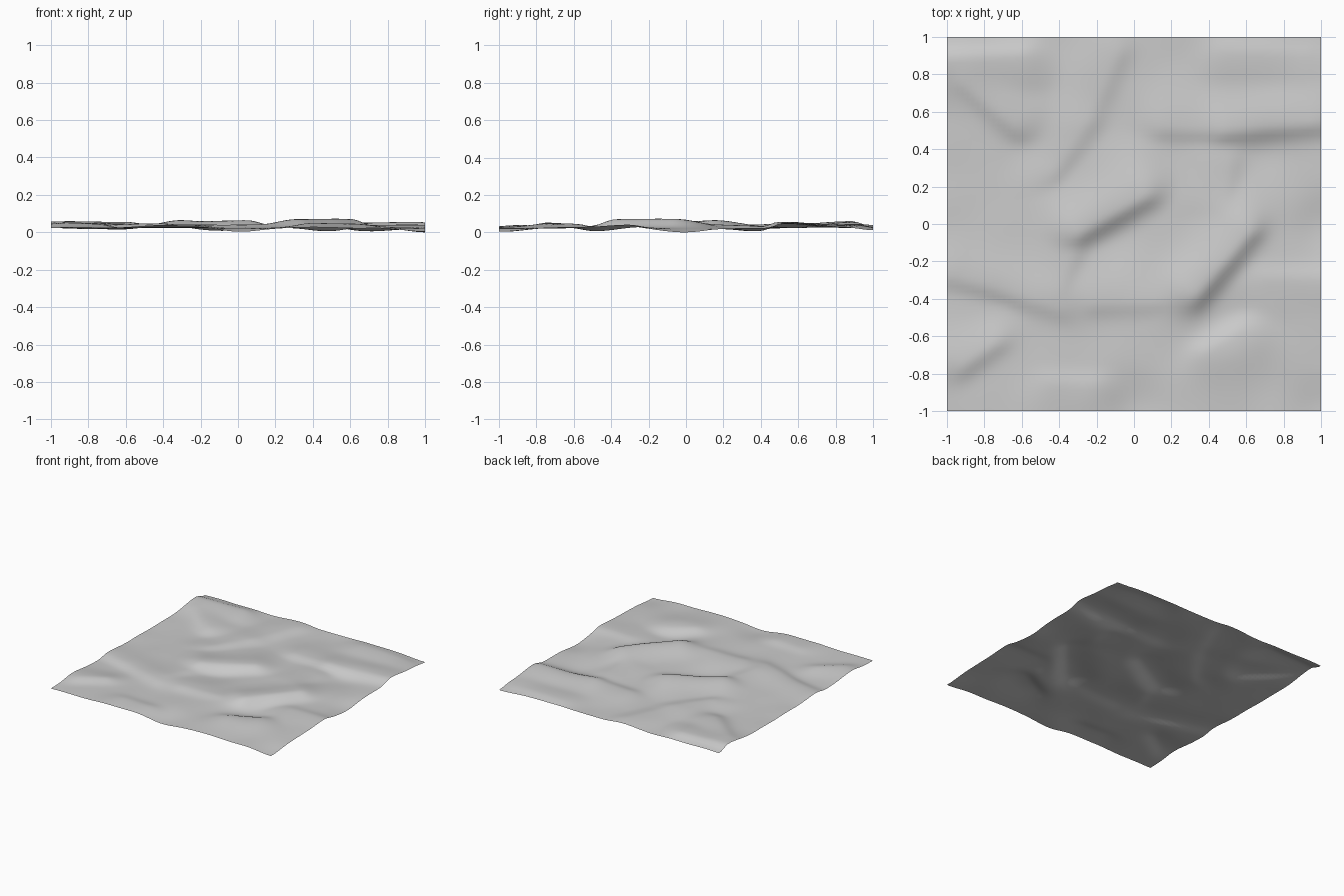
import bpy
import math
from mathutils import Vector, noise

if "Cube" in bpy.data.objects:
    bpy.data.objects.remove(bpy.data.objects["Cube"], do_unlink=True)

CELLS = 72
BASE = .031
GENTLE, STEEP = .2, .07
HOLLOW_RADIUS = .16

# Ridges: start, end, height; the right-hand side of each is the steep one
RIDGES = [
    ((.34, -.37), (.6, -.06), .05),
    ((-.28, -.04), (.04, .14), .045),
    ((-.4, -.34), (-.31, -.1), .018),
    ((.5, .5), (.95, .54), .032),
    ((.18, .52), (.45, .5), .02),
    ((-.42, .3), (-.25, .55), .018),
    ((-.25, .55), (-.1, .9), .018),
    ((-.9, .75), (-.64, .53), .026),
    ((-.95, -.28), (-.42, -.44), .02),
    ((-.2, -.42), (.28, -.4), .017),
    ((.56, -.58), (.4, -.68), .03),
    ((-.9, -.74), (-.76, -.64), .03),
    ((-.22, -.87), (-.42, -.86), .015),
    ((.48, .12), (.5, .3), .016),
    ((1, -.3), (.72, -.3), .016),
    ((-.6, .9), (-1, .88), .032),
    ((.9, .9), (.5, .92), .016),
]

# Hollows: centre, depth
HOLLOWS = [((0, -1), .022), ((1, 0), .024), ((.5, -.48), .02),
           ((-.1, -.08), .02), ((-.78, -.5), .02), ((1, 1), .014),
           ((.7, .36), .018), ((-.62, .38), .014), ((1, -1), .02)]


def ridge_height(p, start, end, height):
    a, b = Vector(start), Vector(end)
    along = b - a
    t = max(0, min(1, (p - a).dot(along) / along.length_squared))
    off = p - (a + along * t)
    side = (along.x * off.y - along.y * off.x) / (along.length * max(off.length, .001))
    width = STEEP + (GENTLE - STEEP) * (side + 1) / 2
    return height * math.exp(-(off.length / width) ** 2)


def hollow_depth(p, centre, depth):
    return depth * math.exp(-((p - Vector(centre)).length / HOLLOW_RADIUS) ** 2)


def ground_height(x, y):
    p = Vector((x, y))
    # Overlapping ridges blend towards the tallest one
    ridges = sum(ridge_height(p, *r) ** 3 for r in RIDGES) ** (1 / 3)
    hollows = sum(hollow_depth(p, *h) for h in HOLLOWS)
    ripple = .005 * noise.noise(Vector((x * 4, y * 4, 2)))
    return max(BASE + ridges - hollows + ripple, 0)


# Rumpled ground sheet, one open surface
steps = [2 * i / CELLS - 1 for i in range(CELLS + 1)]
points = [(x, y, ground_height(x, y)) for y in steps for x in steps]
lowest = min(p[2] for p in points)
row = CELLS + 1
faces = [(k, k + 1, k + row + 1, k + row)
         for j in range(CELLS) for k in range(j * row, j * row + CELLS)]
mesh = bpy.data.meshes.new("ground_sheet")
mesh.from_pydata([(x, y, z - lowest) for x, y, z in points], [], faces)
mesh.update()
ground = bpy.data.objects.new("ground_sheet", mesh)
bpy.context.collection.objects.link(ground)
for poly in mesh.polygons:
    poly.use_smooth = True

# Plain grey surface
grey = bpy.data.materials.new("light_grey")
grey.use_nodes = True
colour = (.6, .6, .6, 1)
grey.diffuse_color = colour
grey.node_tree.nodes["Principled BSDF"].inputs["Base Color"].default_value = colour
mesh.materials.append(grey)
